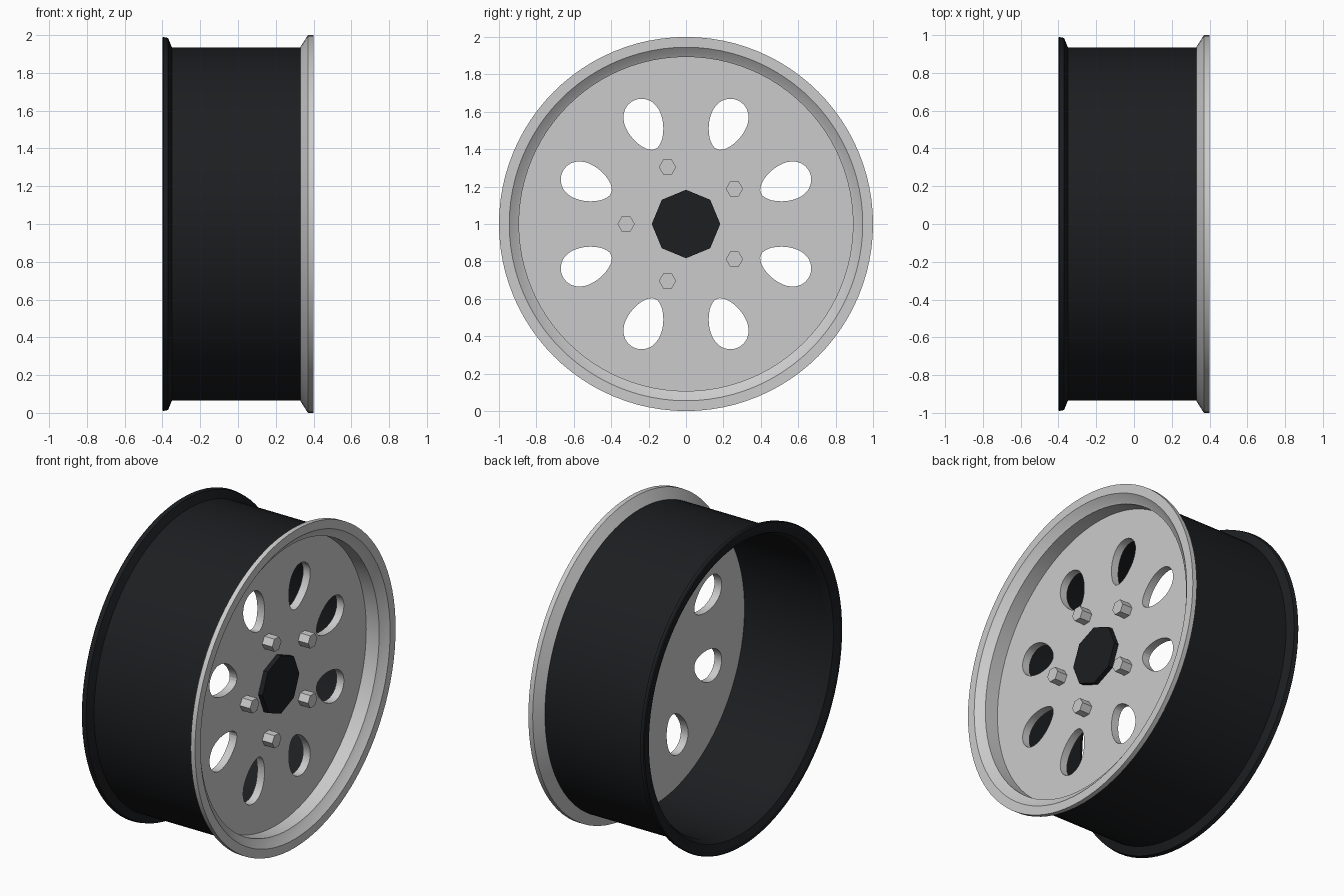
import bpy, bmesh, math
from mathutils import Matrix

if "Cube" in bpy.data.objects:
    bpy.data.objects.remove(bpy.data.objects["Cube"])

SEGS = 96
# maps local (x, y, z) to world (y, z, x); wheel axis runs along x at z = 1
AXIS = Matrix(((0, 0, 1, 0), (1, 0, 0, 0), (0, 1, 0, 1), (0, 0, 0, 1)))

black = bpy.data.materials.new("black_paint")
black.diffuse_color = (0.012, 0.013, 0.015, 1)
black.use_nodes = True
black.node_tree.nodes["Principled BSDF"].inputs["Base Color"].default_value = black.diffuse_color


def finish(ob, mat=None, smooth=False):
    if mat:
        ob.data.materials.append(mat)
    if smooth:
        bpy.ops.object.select_all(action='DESELECT')
        ob.select_set(True)
        bpy.context.view_layer.objects.active = ob
        bpy.ops.object.shade_smooth_by_angle(angle=math.radians(15))
    return ob


def add_mesh(name, bm):
    bmesh.ops.recalc_face_normals(bm, faces=bm.faces[:])
    me = bpy.data.meshes.new(name)
    bm.to_mesh(me)
    bm.free()
    ob = bpy.data.objects.new(name, me)
    bpy.context.collection.objects.link(ob)
    return ob


def lathe(name, profile, mat=None):
    """Revolve a closed (x, radius) profile around the wheel axis."""
    bm = bmesh.new()
    rings = []
    for i in range(SEGS):
        a = 2 * math.pi * i / SEGS
        rings.append([bm.verts.new((x, r * math.cos(a), 1 + r * math.sin(a)))
                      for x, r in profile])
    n = len(profile)
    for i in range(SEGS):
        p, q = rings[i], rings[(i + 1) % SEGS]
        for j in range(n):
            k = (j + 1) % n
            bm.faces.new((p[j], q[j], q[k], p[k]))
    return finish(add_mesh(name, bm), mat, True)


def prism(name, sides, radius, x0, x1, y=0, z=0, tip=None, mat=None):
    """Polygonal prism along x, first corner pointing along +y."""
    bm = bmesh.new()
    bmesh.ops.create_cone(bm, cap_ends=True, segments=sides, radius1=radius,
                          radius2=tip or radius, depth=x1 - x0)
    # create_cone starts its first corner on local +y; both counts keep this aligned
    bmesh.ops.rotate(bm, verts=bm.verts[:], matrix=Matrix.Rotation(math.pi / 2, 3, 'Z'))
    bmesh.ops.translate(bm, verts=bm.verts[:], vec=(y, z, (x0 + x1) / 2))
    bm.transform(AXIS)
    return finish(add_mesh(name, bm), mat)


# black barrel with flared rear flange
lathe("barrel", [(-0.40, 0.985), (-0.395, 0.99), (-0.37, 0.985), (-0.35, 0.935),
                 (0.335, 0.935), (0.335, 0.90), (-0.35, 0.90), (-0.385, 0.92),
                 (-0.40, 0.96)], black)

# silver front lip with stepped inner wall
lathe("front_lip", [(0.33, 0.937), (0.37, 1.0), (0.40, 1.0), (0.40, 0.945),
                    (0.37, 0.91), (0.36, 0.893), (0.225, 0.893), (0.225, 0.899),
                    (0.33, 0.899)])

# face disc with eight egg-shaped holes, narrow end inward
curve = bpy.data.curves.new("face_disc", 'CURVE')
curve.dimensions = '2D'
curve.fill_mode = 'BOTH'
curve.extrude = 0.025


def loop(points):
    s = curve.splines.new('POLY')
    s.points.add(len(points) - 1)
    for p, (u, v) in zip(s.points, points):
        p.co = (u, v, 0, 1)
    s.use_cyclic_u = True


loop([(0.897 * math.cos(2 * math.pi * i / SEGS), 0.897 * math.sin(2 * math.pi * i / SEGS))
      for i in range(SEGS)])
for k in range(8):
    c, s = math.cos(math.pi / 8 + k * math.pi / 4), math.sin(math.pi / 8 + k * math.pi / 4)
    egg = []
    for i in range(32):
        t = 2 * math.pi * i / 32
        r = 0.575 + 0.142 * math.cos(t)
        w = 0.099 * math.sin(t) * (1 + 0.2 * math.cos(t))
        egg.append((r * c - w * s, r * s + w * c))
    loop(egg)
disc = bpy.data.objects.new("face_disc", curve)
bpy.context.collection.objects.link(disc)
disc.matrix_world = AXIS @ Matrix.Translation((0, 0, 0.245))
bpy.ops.object.select_all(action='DESELECT')
disc.select_set(True)
bpy.context.view_layer.objects.active = disc
bpy.ops.object.convert(target='MESH')
finish(bpy.context.view_layer.objects.active, None, True)

# octagonal hub cap and five hexagonal lug nuts
prism("hub_cap", 8, 0.183, 0.25, 0.30, mat=black)
for k in range(5):
    a = math.pi + k * 2 * math.pi / 5
    prism(f"lug_nut_{k + 1}", 6, 0.046, 0.25, 0.34, 0.32 * math.cos(a), 0.32 * math.sin(a))
